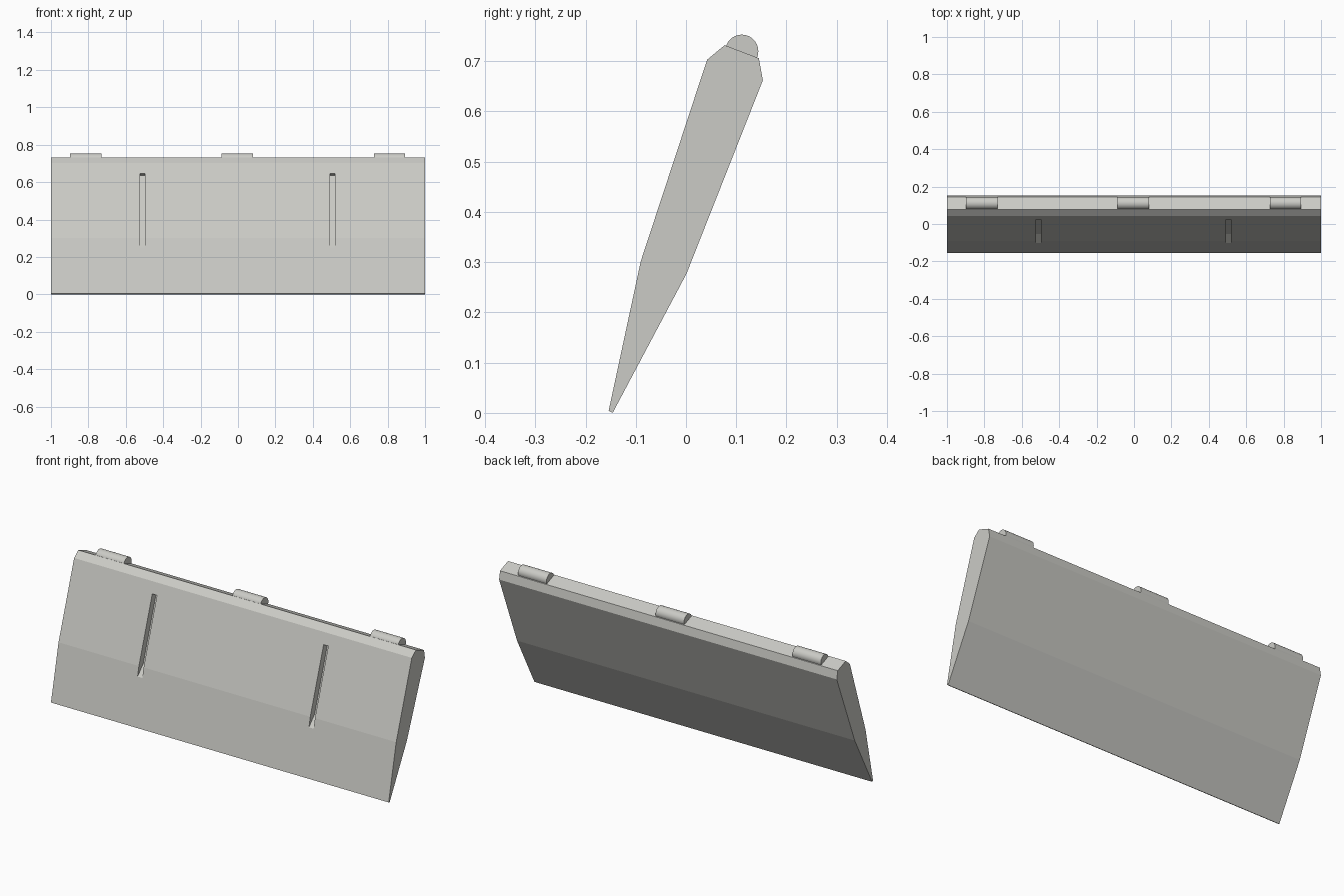
import bpy
import bmesh
import math

cube = bpy.data.objects.get("Cube")
if cube:
    bpy.data.objects.remove(cube, do_unlink=True)

# Single pale warm grey used on every part
color = (0.60, 0.60, 0.565, 1)
grey = bpy.data.materials.new("pale warm grey")
grey.use_nodes = True
grey.diffuse_color = color
bsdf = grey.node_tree.nodes["Principled BSDF"]
bsdf.inputs["Base Color"].default_value = color
bsdf.inputs["Roughness"].default_value = 0.7


def extrude_profile(name, profile, x_min, x_max):
    """Closed (y, z) profile swept along x."""
    bm = bmesh.new()
    face = bm.faces.new([bm.verts.new((x_min, y, z)) for y, z in profile])
    swept = bmesh.ops.extrude_face_region(bm, geom=[face])["geom"]
    verts = [v for v in swept if isinstance(v, bmesh.types.BMVert)]
    bmesh.ops.translate(bm, verts=verts, vec=(x_max - x_min, 0, 0))
    bmesh.ops.recalc_face_normals(bm, faces=bm.faces)
    mesh = bpy.data.meshes.new(name)
    bm.to_mesh(mesh)
    bm.free()
    mesh.materials.append(grey)
    obj = bpy.data.objects.new(name, mesh)
    bpy.context.collection.objects.link(obj)
    return obj


# Leaning flap panel with a tapered lower edge
panel = extrude_profile("flap_panel", [
    (-0.154, 0.004), (-0.090, 0.302), (0.042, 0.703), (0.077, 0.732),
    (0.145, 0.706), (0.153, 0.662), (0.001, 0.277), (-0.146, 0.0)], -1, 1)

# Two grooves in the front face, each with a ramped lower end
groove = [(-0.007, 0.655), (0.056, 0.634), (-0.054, 0.300), (-0.121, 0.229)]
for side, x in (("right", -0.51), ("left", 0.505)):
    cutter = extrude_profile(side + "_groove_cutter", groove, x - 0.014, x + 0.014)
    cutter.hide_render = True
    cutter.hide_set(True)
    cut = panel.modifiers.new(side + "_groove", "BOOLEAN")
    cut.operation = "DIFFERENCE"
    cut.solver = "EXACT"
    cut.object = cutter

# Apply the grooves, then remove the cutters
bpy.context.view_layer.update()
evaluated = panel.evaluated_get(bpy.context.evaluated_depsgraph_get())
carved = bpy.data.meshes.new_from_object(evaluated)
panel.modifiers.clear()
panel.data = carved
for side in ("right", "left"):
    bpy.data.objects.remove(bpy.data.objects[side + "_groove_cutter"], do_unlink=True)

# Three hinge barrels half sunk into the top edge
for name, x in (("right", -0.815), ("middle", -0.005), ("left", 0.81)):
    bpy.ops.mesh.primitive_cylinder_add(
        vertices=32, radius=0.033, depth=0.168,
        location=(x, 0.111, 0.720), rotation=(0, math.pi / 2, 0))
    barrel = bpy.context.object
    barrel.name = name + "_hinge_barrel"
    barrel.data.materials.append(grey)
    bpy.ops.object.shade_smooth_by_angle(angle=math.radians(30))
